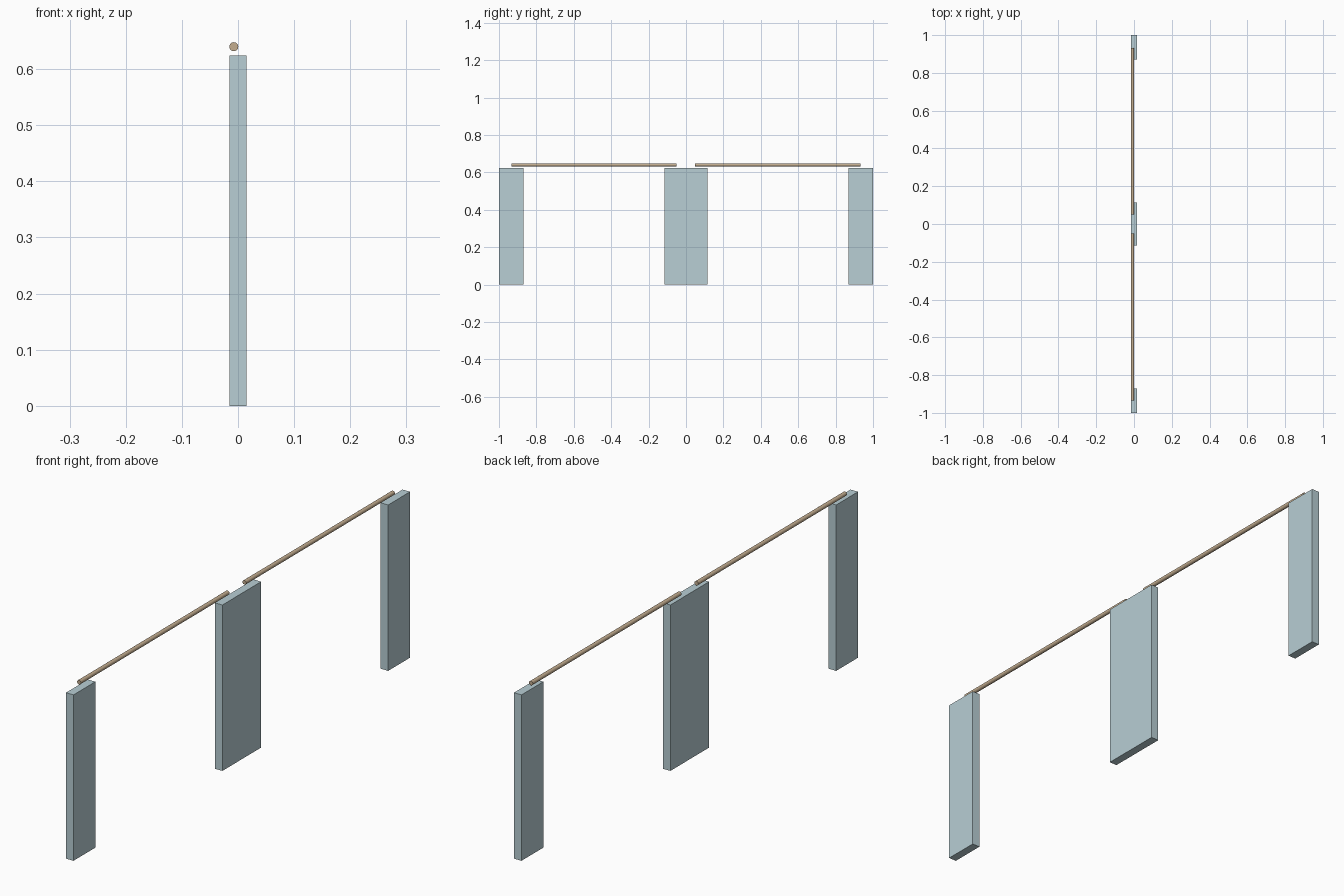
import bpy
import math

if "Cube" in bpy.data.objects:
    bpy.data.objects.remove(bpy.data.objects["Cube"])


def material(name, color):
    m = bpy.data.materials.new(name)
    m.diffuse_color = color
    m.use_nodes = True
    m.node_tree.nodes["Principled BSDF"].inputs["Base Color"].default_value = m.diffuse_color
    return m


PANEL = material("pale_blue", (0.48, 0.62, 0.66, 1))
WOOD = material("tan_wood", (0.55, 0.42, 0.28, 1))


def panel(name, y0, y1):
    bpy.ops.mesh.primitive_cube_add(size=1, location=(0, (y0 + y1) / 2, 0.312))
    o = bpy.context.object
    o.name = name
    o.scale = (0.031, y1 - y0, 0.624)
    bpy.ops.object.transform_apply(location=False, rotation=False, scale=True)
    o.data.materials.append(PANEL)


def rod(name, y0, y1):
    bpy.ops.mesh.primitive_cylinder_add(
        vertices=24, radius=0.008, depth=y1 - y0,
        location=(-0.0075, (y0 + y1) / 2, 0.64), rotation=(math.pi / 2, 0, 0))
    o = bpy.context.object
    o.name = name
    o.data.materials.append(WOOD)
    bpy.ops.object.shade_smooth_by_angle()


# Upright panels: wide one in the middle, narrow ones at the ends
panel("middle_panel", -0.115, 0.115)
panel("front_panel", -1.0, -0.87)
panel("back_panel", 0.87, 1.0)

# Round rails running along the top
rod("front_rail", -0.934, -0.051)
rod("back_rail", 0.049, 0.932)
